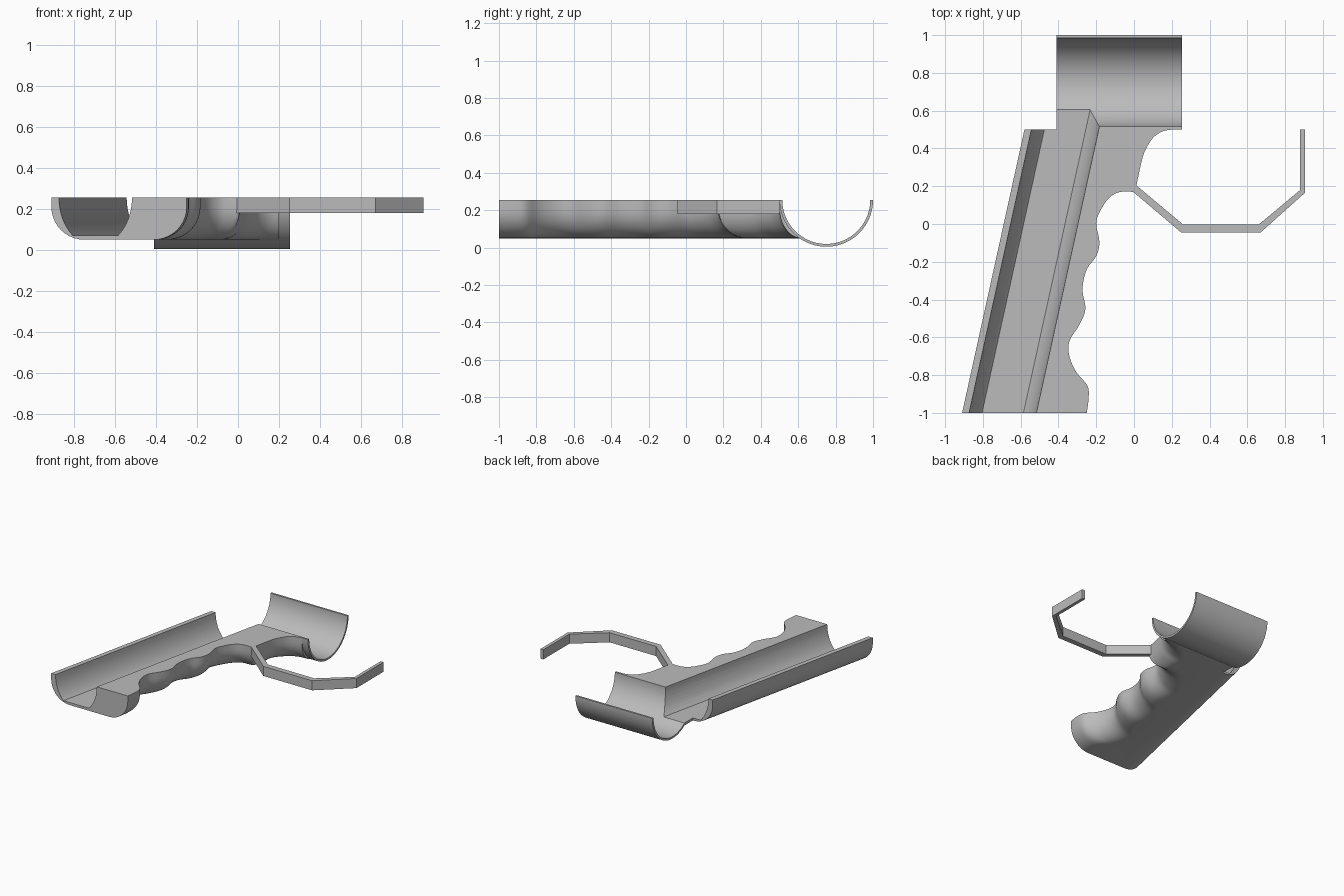
import bpy, bmesh, math
from mathutils import Vector

cube = bpy.data.objects.get("Cube")
if cube:
    bpy.data.objects.remove(cube, do_unlink=True)

TOP = 0.255          # height of the flat parting face
SLANT = 0.33 / 1.5   # sideways lean of the grip per unit of depth

grey = bpy.data.materials.new("plain_grey")
grey.use_nodes = True
grey.diffuse_color = (0.5, 0.5, 0.5, 1)
grey.node_tree.nodes["Principled BSDF"].inputs["Base Color"].default_value = (0.5, 0.5, 0.5, 1)


def loft(name, rings):
    """Closed solid through a stack of rings with equal point counts."""
    bm = bmesh.new()
    rows = [[bm.verts.new(p) for p in ring] for ring in rings]
    n = len(rows[0])
    for a, b in zip(rows, rows[1:]):
        for i in range(n):
            j = (i + 1) % n
            bm.faces.new((a[i], a[j], b[j], b[i]))
    bm.faces.new(rows[0][::-1])
    bm.faces.new(rows[-1])
    bmesh.ops.recalc_face_normals(bm, faces=bm.faces)
    mesh = bpy.data.meshes.new(name)
    bm.to_mesh(mesh)
    bm.free()
    mesh.materials.append(grey)
    obj = bpy.data.objects.new(name, mesh)
    bpy.context.collection.objects.link(obj)
    return obj


def tube(name, radius, x0, x1):
    """Solid cylinder along x at the barrel axis."""
    turn = [math.tau * (i + 0.5) / 96 for i in range(96)]
    return loft(name, [[(x, 0.75 + radius * math.cos(a), TOP + radius * math.sin(a))
                        for a in turn] for x in (x0, x1)])


def combine(target, other, operation):
    mod = target.modifiers.new("cut", "BOOLEAN")
    mod.operation, mod.solver, mod.object = operation, "EXACT", other
    bpy.context.view_layer.objects.active = target
    bpy.ops.object.modifier_apply(modifier=mod.name)
    bpy.data.objects.remove(other, do_unlink=True)


def smooth_path(points, steps=4):
    """Catmull-Rom curve through points of any dimension."""
    pts = [Vector(p) for p in points]
    pts = [pts[0]] + pts + [pts[-1]]
    out = []
    for a, b, c, d in zip(pts, pts[1:], pts[2:], pts[3:]):
        for s in range(steps):
            t = s / steps
            out.append(0.5 * (2 * b + (c - a) * t + (2 * a - 5 * b + 4 * c - d) * t ** 2
                              + (3 * b - a - 3 * c + d) * t ** 3))
    return out + [pts[-1]]


# Grip outline: finger grooves, then the web; each point has its inward rounding shift
grooves = [(-.25, -1), (-.24, -.92), (-.247, -.855), (-.305, -.785), (-.342, -.7),
           (-.342, -.62), (-.29, -.535), (-.257, -.45), (-.273, -.345), (-.25, -.24),
           (-.2, -.17), (-.183, -.095)]
web = [(-.2, 0, -.16, .03), (-.183, .06, -.15, .06), (-.14, .13, -.12, .12),
       (-.09, .165, -.1, .15), (-.04, .172, -.08, .15), (.005, .172, -.11, .158),
       (.012, .2, -.1, .14), (.04, .33, -.12, .06), (.06, .39, -.14, .08),
       (.1, .455, -.1, .1), (.15, .49, -.06, .12), (.2, .5, 0, .12)]
outline = smooth_path([(x, y, -.16, 0) for x, y in grooves] + web)
outline += [Vector(p) for p in [(.2, .7, 0, 0), (-.41, .7, 0, 0), (-.41, .5, 0, 0),
                                (-.58, .5, .16, 0), (-.91, -1, .16, 0)]]


def layer(z, f):
    return [(p[0] + f * p[2], p[1] + f * p[3], z) for p in outline]


quarter = [math.pi / 2 * i / 10 for i in range(11)]
grip = loft("grip_shell", [layer(0.3, 0)] + [layer(0.21 - 0.16 * math.sin(a), 1 - math.cos(a))
                                             for a in quarter])

# Barrel cradle joined to the grip and bored out
combine(grip, tube("barrel_outer", 0.25, -0.41, 0.253), "UNION")
combine(grip, tube("barrel_bore", 0.235, -0.6, 0.5), "DIFFERENCE")

# Slanted channel with curved sides and a flat floor
bend = [math.radians(52) * i / 8 for i in range(9)]
right = [(0.178 * math.cos(a), TOP - 0.235 * math.sin(a)) for a in bend]
section = [(0.178, 0.4)] + right + [(-x, z) for x, z in reversed(right)] + [(-0.178, 0.4)]
combine(grip, loft("channel", [[(-0.695 + SLANT * (y + 1) + x, y, z) for x, z in section]
                               for y in (-1.1, 0.75)]), "DIFFERENCE")

# Flat parting face
square = [(-2, -2), (2, -2), (2, 2), (-2, 2)]
combine(grip, loft("parting_cut", [[(x, y, z) for x, y in square] for z in (TOP, 1)]),
        "DIFFERENCE")

# Trigger guard strip
outer = [(-.01, .175), (.25, -.045), (.67, -.045), (.905, .165), (.905, .5)]
inner = [(.88, .5), (.88, .18), (.66, -.003), (.26, -.003), (.0, .215)]
guard = loft("trigger_guard", [[(x, y, z) for x, y in outer + inner] for z in (0.18, TOP)])

for obj in (grip, guard):
    bpy.ops.object.select_all(action="DESELECT")
    obj.select_set(True)
    bpy.context.view_layer.objects.active = obj
    bpy.ops.object.shade_smooth_by_angle(angle=math.radians(30))
